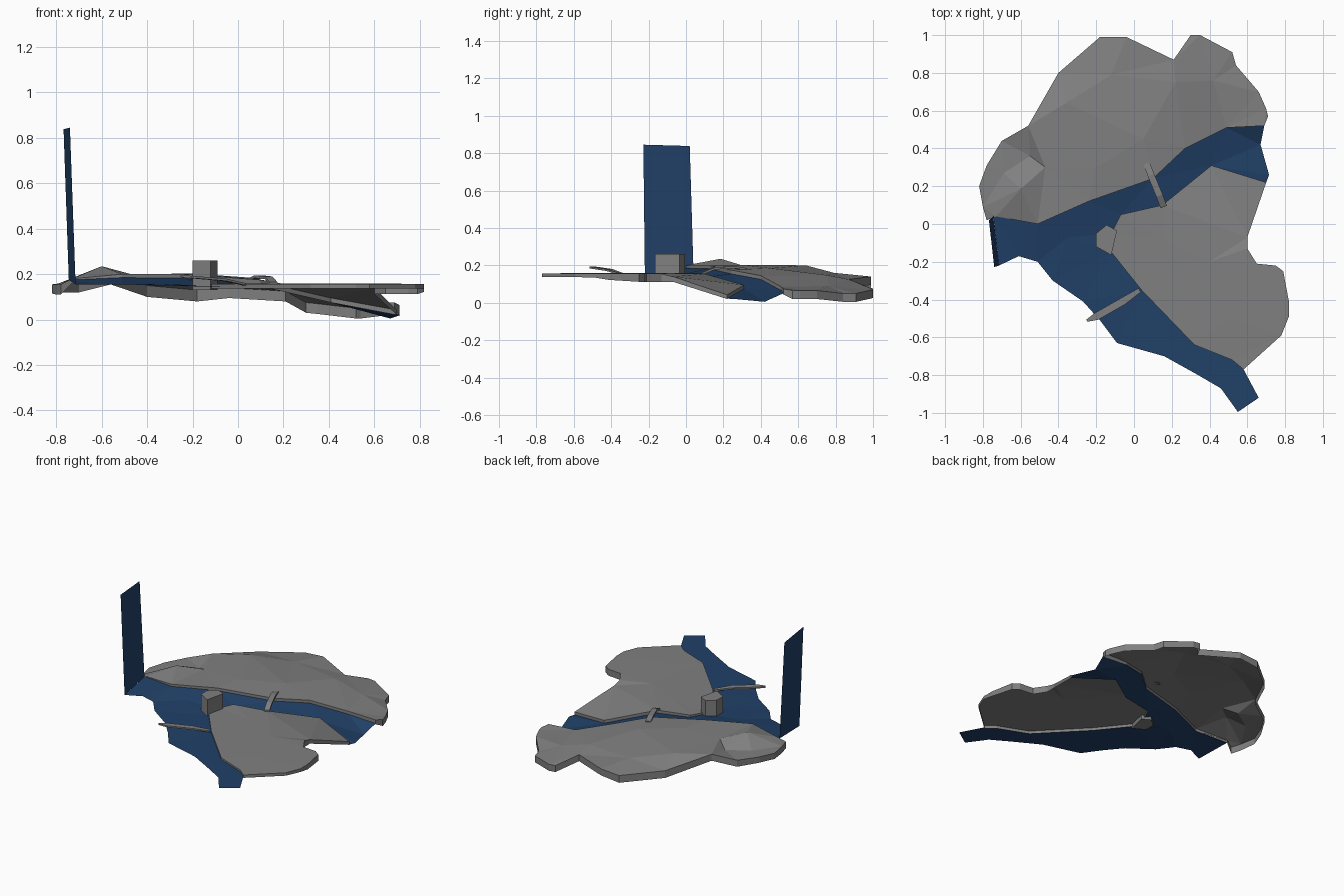
import bpy, bmesh
from mathutils import Vector
from mathutils.geometry import delaunay_2d_cdt

water = bpy.data.materials.new("water_blue")
water.diffuse_color = (0.015, 0.052, 0.138, 1)
stone = bpy.data.materials.new("stone_grey")
stone.diffuse_color = (0.215, 0.215, 0.215, 1)


def add_object(name, verts, faces, mat=stone):
    """Flat-shaded mesh object with consistent outward normals."""
    me = bpy.data.meshes.new(name)
    me.from_pydata(verts, [], faces)
    me.materials.append(mat)
    bm = bmesh.new()
    bm.from_mesh(me)
    bmesh.ops.recalc_face_normals(bm, faces=bm.faces)
    bm.to_mesh(me)
    bm.free()
    ob = bpy.data.objects.new(name, me)
    bpy.context.collection.objects.link(ob)
    return ob


def sheet(name, outline, inner=(), mat=stone, skirt=False):
    """Triangulated relief inside an outline; optional open skirt of given drop per point."""
    n = len(outline)
    pts = [p[:3] for p in outline] + list(inner)
    edges = [(i, (i + 1) % n) for i in range(n)]
    co, _, tris, orig, _, _ = delaunay_2d_cdt([Vector(p[:2]) for p in pts], edges, [], 1, 1e-5)
    verts = [(c.x, c.y, pts[o[0]][2]) for c, o in zip(co, orig)]
    faces = [tuple(t) for t in tris]
    if skirt:
        top = {o[0]: k for k, o in enumerate(orig)}
        base = len(verts)
        verts += [(x, y, z - d) for x, y, z, d in outline]
        faces += [(top[i], top[j], base + j, base + i) for i, j in edges]
    ob = add_object(name, verts, faces, mat)
    if sum(p.normal.z * p.area for p in ob.data.polygons) < 0:
        ob.data.flip_normals()
    return ob


def prism(name, base, height):
    n = len(base)
    verts = list(base) + [(x, y, z + height) for x, y, z in base]
    faces = [tuple(range(n)), tuple(range(n, 2 * n))]
    faces += [(i, (i + 1) % n, n + (i + 1) % n, n + i) for i in range(n)]
    return add_object(name, verts, faces)


def plank(name, path, widths, thick):
    """Thin bridge deck following a path."""
    a, b = Vector(path[0]), Vector(path[-1])
    side = (b - a).cross(Vector((0, 0, 1))).normalized()
    verts, faces = [], []
    for p, w in zip(path, widths):
        for s, dz in ((1, 0), (-1, 0), (-1, -thick), (1, -thick)):
            verts.append(Vector(p) + side * (s * w / 2) + Vector((0, 0, dz)))
    for k in range(len(path) - 1):
        o = 4 * k
        faces += [(o + i, o + 4 + i, o + 4 + (i + 1) % 4, o + (i + 1) % 4) for i in range(4)]
    e = len(verts) - 4
    faces += [(0, 1, 2, 3), (e, e + 1, e + 2, e + 3)]
    return add_object(name, verts, faces)


# North land (x, y, top z, skirt drop)
sheet("north_land", [
    (-.73, .04, .18, .02), (-.51, 0, .20, .02), (-.24, .12, .20, .02), (.10, .24, .175, .02),
    (.27, .40, .145, .02), (.49, .51, .085, .02), (.69, .52, .075, .03), (.71, .57, .065, .045),
    (.70, .61, .065, .045), (.66, .70, .065, .045), (.54, .84, .05, .045), (.52, .91, .05, .045),
    (.35, 1, .07, .045), (.30, 1, .075, .045), (.21, .87, .125, .045), (-.04, .99, .14, .045),
    (-.18, .99, .13, .05), (-.40, .80, .15, .05), (-.56, .52, .20, .045), (-.70, .44, .165, .045),
    (-.78, .31, .16, .04), (-.82, .20, .155, .04), (-.80, .09, .155, .045), (-.78, .02, .155, .045)],
    [(-.60, .185, .235), (-.55, .36, .165), (-.69, .27, .165), (-.47, .30, .20), (-.36, .64, .20),
     (-.12, .79, .16), (.05, .45, .185), (.22, .75, .148), (.42, .76, .09), (-.2, .3, .203)],
    skirt=True)

# South land
sheet("south_land", [
    (.70, .22, .042, .022), (.41, .31, .095, .02), (.15, .10, .155, .02), (-.07, .05, .16, .02),
    (-.12, -.05, .157, .02), (-.12, -.15, .157, .02), (.04, -.35, .157, .02), (.32, -.64, .157, .02),
    (.52, -.72, .157, .02), (.58, -.77, .157, .02), (.78, -.59, .157, .02), (.82, -.49, .157, .022),
    (.82, -.41, .157, .035), (.79, -.25, .157, .045), (.75, -.22, .157, .045), (.65, -.21, .157, .045),
    (.60, -.13, .155, .043), (.60, -.07, .14, .028)],
    [(.15, -.08, .158), (.4, -.2, .158), (.5, -.5, .16)], skirt=True)

# River surface with its two branches
sheet("river", [
    (-.745, .045, .175), (-.51, 0, .185), (-.24, .12, .182), (.10, .24, .155), (.27, .40, .125),
    (.49, .51, .065), (.69, .52, .05), (.67, .42, .005), (.715, .26, .02), (.70, .22, .022),
    (.41, .31, .075), (.15, .10, .135), (-.07, .05, .145), (-.12, -.05, .145), (-.12, -.15, .145),
    (.04, -.35, .145), (.32, -.64, .145), (.52, -.72, .145), (.58, -.77, .145), (.66, -.92, .145),
    (.55, -.995, .145), (.46, -.87, .145), (.34, -.80, .145), (.16, -.70, .145), (-.09, -.63, .145),
    (-.18, -.51, .147), (-.27, -.41, .15), (-.43, -.30, .153), (-.51, -.20, .155), (-.61, -.17, .155),
    (-.715, -.22, .155)],
    [(-.35, -.07, .16)], mat=water)

# Tall waterfall sheet at the west end
add_object("waterfall", [(-.745, .04, .175), (-.715, -.22, .155), (-.74, -.228, .845), (-.768, .02, .838)],
           [(0, 1, 2, 3)], water)

# Keep at the river fork
prism("keep", [(-.20, -.05, .13), (-.20, -.12, .13), (-.12, -.165, .13),
               (-.09, -.035, .13), (-.145, -.005, .13)], .13)

# Bridges
plank("north_bridge", [(.067, .32, .185), (.09, .26, .195), (.135, .15, .19), (.157, .09, .165)],
      (.034, .036, .036, .036), .012)
plank("south_bridge", [(-.25, -.512, .195), (-.20, -.49, .192), (-.06, -.41, .18), (.03, -.35, .16)],
      (.012, .04, .04, .024), .01)
